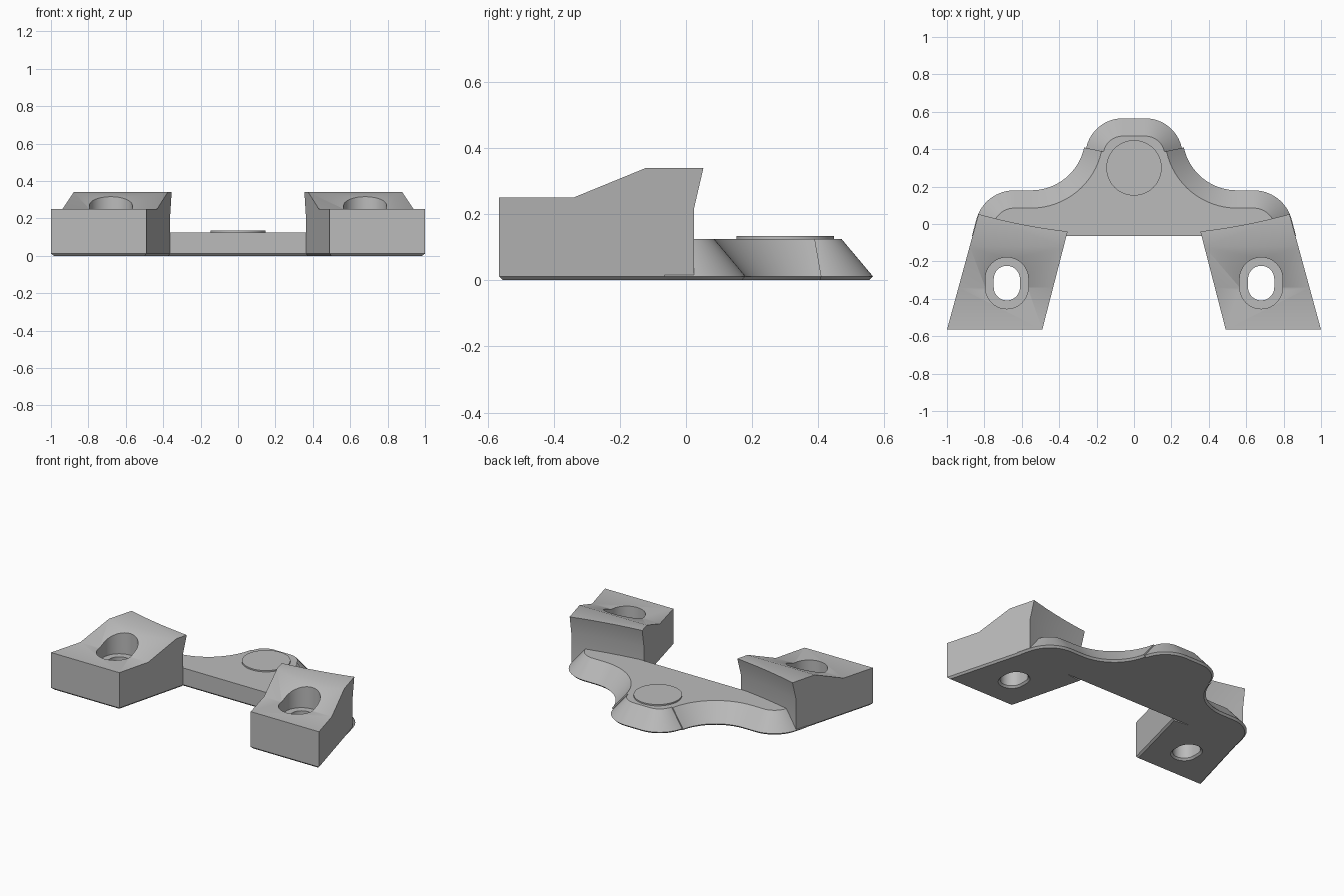
import bpy
import bmesh
from math import sin, cos, radians, sqrt, atan2, pi

cube = bpy.data.objects.get("Cube")
if cube:
    bpy.data.objects.remove(cube, do_unlink=True)

grey = bpy.data.materials.new("plain grey")
grey.use_nodes = True
colour = (0.5, 0.5, 0.5, 1)
grey.diffuse_color = colour
grey.node_tree.nodes["Principled BSDF"].inputs["Base Color"].default_value = colour

BEVEL = 0.012
FRONT = -0.565
PLATE_TOP = 0.125


def make_object(name, bm):
    bmesh.ops.recalc_face_normals(bm, faces=bm.faces)
    mesh = bpy.data.meshes.new(name)
    bm.to_mesh(mesh)
    bm.free()
    mesh.materials.append(grey)
    obj = bpy.data.objects.new(name, mesh)
    bpy.context.collection.objects.link(obj)
    return obj


def smooth(obj):
    bpy.ops.object.select_all(action='DESELECT')
    obj.select_set(True)
    bpy.context.view_layer.objects.active = obj
    bpy.ops.object.shade_smooth_by_angle(angle=radians(25))


def loft(name, levels):
    """Skin a closed solid through (outline, z) levels."""
    bm = bmesh.new()
    rings = [[bm.verts.new((x, y, z)) for x, y in pts] for pts, z in levels]
    n = len(rings[0])
    for low, high in zip(rings, rings[1:]):
        for i in range(n):
            j = (i + 1) % n
            bm.faces.new((low[i], low[j], high[j], high[i]))
    bm.faces.new(rings[0])
    bm.faces.new(rings[-1])
    return make_object(name, bm)


def arc(cx, cy, r, start, end, steps=16):
    span = end - start
    return [(cx + r * cos(start + span * i / steps),
             cy + r * sin(start + span * i / steps)) for i in range(steps + 1)]


# Scalloped plate: tangent arcs, inset by d, with a straight front edge
def plate_outline(d, front):
    tilt = radians(-15)
    join = atan2(0.105, 0.49)
    lug = arc(0.64, -0.03, 0.21 - d, -tilt, pi / 2)
    waist = arc(0.55, 0.47, 0.29 + d, -pi / 2, -pi + join)
    head = arc(0.06, 0.365, 0.2 - d, join, pi / 2)
    x, y = lug[0]
    side = (x + (y - front) * 0.268, front)
    half = [side] + lug + waist + head
    return half + [(-x, y) for x, y in reversed(half)]


edge = -0.065
smooth(loft("base_plate", [
    (plate_outline(BEVEL, edge + BEVEL), 0),
    (plate_outline(0, edge), BEVEL),
    (plate_outline(0.095, edge), PLATE_TOP)]))

# Raised round pad
smooth(loft("round_pad", [(arc(0, 0.3, 0.148, 0, 2 * pi * 63 / 64, 63), z)
                          for z in (PLATE_TOP - 0.02, PLATE_TOP + 0.009)]))


# Wedge mounting blocks with a curved, undercut back
def inner_x(y):
    return 0.355 - (y + 0.04) * 0.258


def outer_x(y):
    return 1 - (y - FRONT) * 0.273


def block_point(t, y, z, on_back=False):
    inset = BEVEL if z == 0 else 0
    offset = y
    for _ in range(6):
        x = (inner_x(y) + inset) * (1 - t) + (outer_x(y) - inset) * t
        if not on_back:
            break
        y = 3.06 - sqrt(3.12 ** 2 - x * x) + offset
    return x, y, z


def make_block(name, side):
    bm = bmesh.new()
    profile = [(FRONT, BEVEL, False), (FRONT, 0.25, False), (-0.34, 0.25, False),
               (-0.12, 0.34, False), (0, 0.34, True), (-0.03, 0.22, True),
               (-0.03, BEVEL, True), (-0.03, 0, True), (FRONT + BEVEL, 0, False)]
    steps = 12
    rows = []
    for i in range(steps + 1):
        pts = [block_point(i / steps, *p) for p in profile]
        rows.append([bm.verts.new((side * x, y, z)) for x, y, z in pts])
    for a, b in zip(rows, rows[1:]):
        for i in range(len(a)):
            j = (i + 1) % len(a)
            bm.faces.new((a[i], a[j], b[j], b[i]))
    for row in (rows[0], rows[-1]):
        bm.faces.new(row[:7])
        bm.faces.new((row[0], row[6], row[7], row[8]))
    bmesh.ops.recalc_face_normals(bm, faces=bm.faces)
    bmesh.ops.dissolve_limit(bm, angle_limit=0.002, verts=bm.verts, edges=bm.edges)
    return make_object(name, bm)


# Counterbored slot cutter
def stadium(cx, cy, r, half=0.0225):
    return arc(cx, cy + half, r, 0, pi, 20) + arc(cx, cy - half, r, pi, 2 * pi, 20)


for label, side in (("left", 1), ("right", -1)):
    block = make_block(label + "_mounting_block", side)
    cutter = loft(label + "_slot_cutter", [
        (stadium(side * 0.68, -0.316, r), z) for r, z in (
            (0.07 + 2 * BEVEL, -BEVEL), (0.07, BEVEL), (0.07, 0.17),
            (0.115, 0.17), (0.115, 0.45))])
    cutter.hide_render = True
    cut = block.modifiers.new("slot", 'BOOLEAN')
    cut.operation = 'DIFFERENCE'
    cut.solver = 'EXACT'
    cut.object = cutter
    bpy.context.view_layer.objects.active = block
    bpy.ops.object.modifier_apply(modifier=cut.name)
    bpy.data.objects.remove(cutter, do_unlink=True)
    smooth(block)
